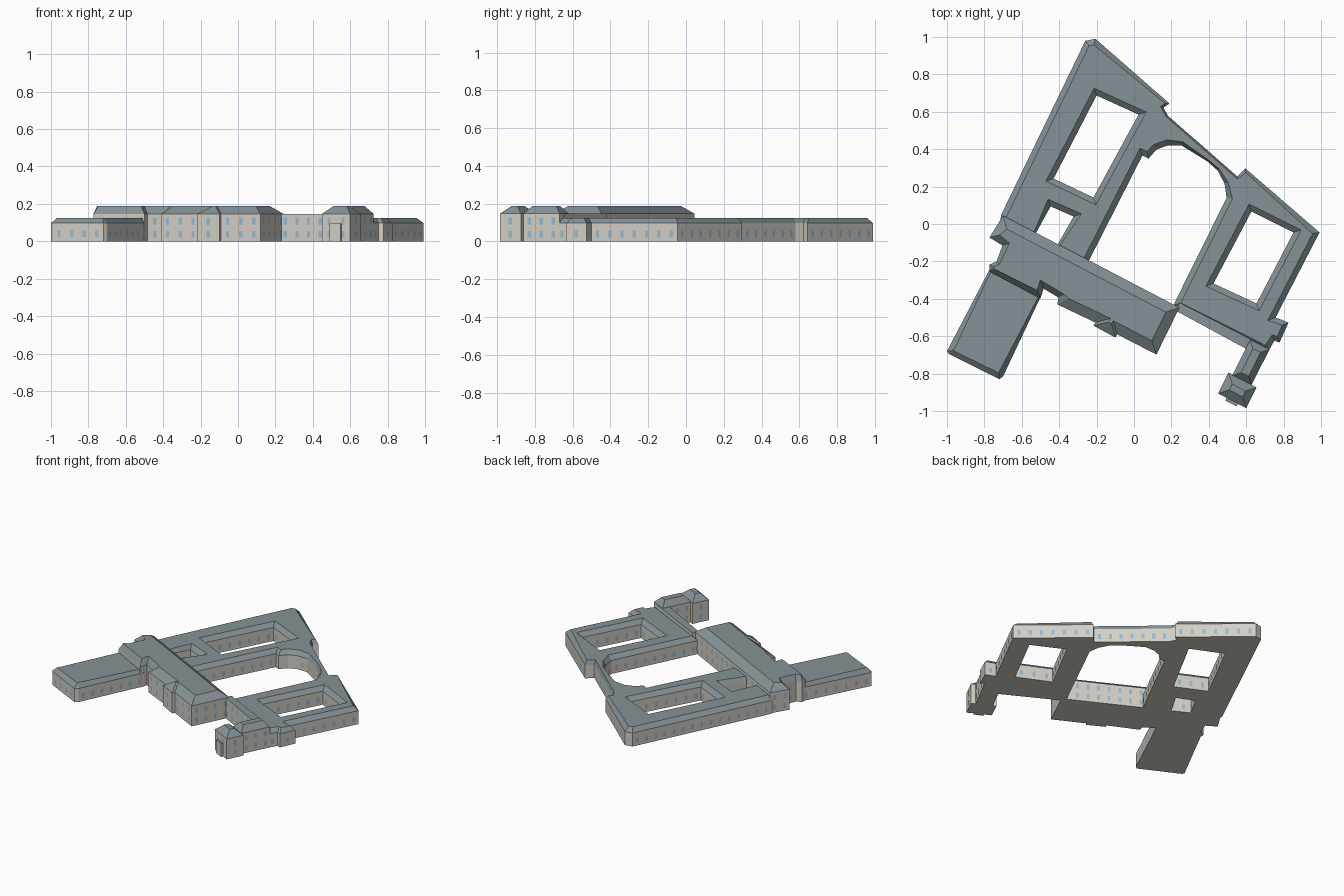
import bpy, bmesh
from mathutils import Vector

if "Cube" in bpy.data.objects:
    bpy.data.objects.remove(bpy.data.objects["Cube"])


def material(name, rgb):
    m = bpy.data.materials.new(name)
    m.diffuse_color = (*rgb, 1)
    m.use_nodes = True
    m.node_tree.nodes["Principled BSDF"].inputs["Base Color"].default_value = m.diffuse_color
    return m


MATS = [material("stone_wall", (0.66, 0.63, 0.57)),
        material("slate_roof", (0.24, 0.29, 0.31)),
        material("window_glass", (0.30, 0.50, 0.66))]


def oriented(loop, ccw):
    area = sum(a[0] * b[1] - b[0] * a[1] for a, b in zip(loop, loop[1:] + loop[:1]))
    return loop if (area > 0) == ccw else loop[::-1]


def inset_loop(loop, default):
    """Mitred offset to the left; a third value in a point overrides its inset."""
    out = []
    for i, p in enumerate(loop):
        a, b, c = (Vector(q[:2]) for q in (loop[i - 1], p, loop[(i + 1) % len(loop)]))
        d1, d2 = (b - a).normalized(), (c - b).normalized()
        n1, n2 = Vector((-d1.y, d1.x)), Vector((-d2.y, d2.x))
        d = p[2] if len(p) > 2 else default
        out.append(b + (n1 + n2) * d / max(0.35, 1 + n1.dot(n2)))
    return out


def building(name, outline, eave, top, inset, rows, holes=()):
    """Walls, sloping roof edge, flat roof top and rows of windows."""
    bm = bmesh.new()
    loops = [oriented(outline, True)] + [oriented(h, False) for h in holes]
    base_edges, top_edges = [], []
    for loop in loops:
        plan = [Vector(p[:2]) for p in loop]
        rings = [(plan, 0), (plan, eave)]
        if top > eave:
            rings.append((inset_loop(loop, inset), top))
        vs = [[bm.verts.new((p.x, p.y, z)) for p in pts] for pts, z in rings]
        n = len(loop)
        for k in range(len(vs) - 1):
            for i in range(n):
                j = (i + 1) % n
                f = bm.faces.new((vs[k][i], vs[k][j], vs[k + 1][j], vs[k + 1][i]))
                f.material_index = k
        for i in range(n):
            base_edges.append(bm.edges.get((vs[0][i], vs[0][(i + 1) % n])))
            top_edges.append(bm.edges.get((vs[-1][i], vs[-1][(i + 1) % n])))
    for edges, mat in ((base_edges, 0), (top_edges, 1)):
        res = bmesh.ops.triangle_fill(bm, edges=edges, use_beauty=True, normal=(0, 0, 1))
        for g in res["geom"]:
            if isinstance(g, bmesh.types.BMFace):
                g.material_index = mat
    bmesh.ops.recalc_face_normals(bm, faces=bm.faces[:])
    # windows, just proud of every long enough wall
    for loop in loops:
        for p, q in zip(loop, loop[1:] + loop[:1]):
            a, b = Vector(p[:2]), Vector(q[:2])
            count = int((b - a).length / 0.068)
            d = (b - a).normalized()
            out = Vector((d.y, -d.x)) * 0.002
            for i in range(count):
                c = a.lerp(b, (i + 0.5) / count) + out
                l, r = c - d * 0.01, c + d * 0.01
                for z in rows:
                    f = bm.faces.new([bm.verts.new((s.x, s.y, h)) for s, h in
                                      ((l, z - .018), (r, z - .018), (r, z + .018), (l, z + .018))])
                    f.material_index = 2
    me = bpy.data.meshes.new(name)
    bm.to_mesh(me)
    bm.free()
    for m in MATS:
        me.materials.append(m)
    bpy.context.collection.objects.link(bpy.data.objects.new(name, me))


LOW = (0.097, 0.125)
TALL = (0.147, 0.188)
ROW1, ROW2 = (0.04,), (0.038, 0.108)

# low wings wrapped round the open court, with three enclosed yards
building("courtyard_wings", [
    (-.72, -.02, .004), (-.71, .05), (-.26, .98), (-.206, .99), (.19, .644, .015), (.158, .623, .012),
    (.18, .58, .01), (.553, .254, .01), (.596, .297, .015), (.992, -.045), (.757, -.50),
    (.826, -.527, .025), (.778, -.634, .025), (.751, -.623, .025), (.714, -.687), (.21, -.435),
    (.495, .14), (.484, .216, .02), (.447, .286, .012), (.393, .334, .01), (.254, .42, .02),
    (.18, .42), (.12, .398), (.078, .35), (.045, .366), (-.243, -.20), (-.29, -.285, .004)],
    *LOW, .03, ROW1, holes=[
        [(-.2, .687), (.024, .585), (-.217, .142), (-.43, .243)],
        [(-.446, .094), (-.323, .04), (-.414, -.12, .01), (-.532, -.063, .01)],
        [(.628, .067), (.853, -.045), (.655, -.425), (.425, -.318)]])

# tall front range
building("front_range", [
    (-.70, .045), (.243, -.447), (.12, -.698), (-.09, -.59), (-.10, -.607), (-.217, -.543),
    (-.206, -.527), (-.41, -.43), (-.404, -.393, .03), (-.484, -.345, .03), (-.50, -.398, .03),
    (-.773, -.254, .025), (-.773, -.217, .02), (-.735, -.20, .02), (-.703, -.115, .03),
    (-.773, -.072, .04)], *TALL, .055, ROW2)

# low annex in front on the left
building("front_annex", [
    (-.76, -.22, .01), (-1.0, -.68), (-.99, -.695), (-.72, -.83), (-.70, -.815), (-.49, -.37, .01)],
    *LOW, .03, ROW1)

# flat-roofed link along the right wing
building("flat_link", [(.243, -.42), (.68, -.644), (.66, -.70), (.222, -.463)],
         .147, .147, 0, ROW2)

# corner pavilion with its neck and porch
building("pavilion_neck", [(.725, -.67), (.62, -.62), (.525, -.81), (.628, -.86)],
         *TALL, .035, ROW2)
building("pavilion", [(.45, -.906), (.60, -.985), (.655, -.874), (.505, -.794)],
         *TALL, .045, ROW2)
building("porch", [(.50, -.92), (.56, -.95), (.548, -.975), (.488, -.945)],
         .095, .095, 0, ())
